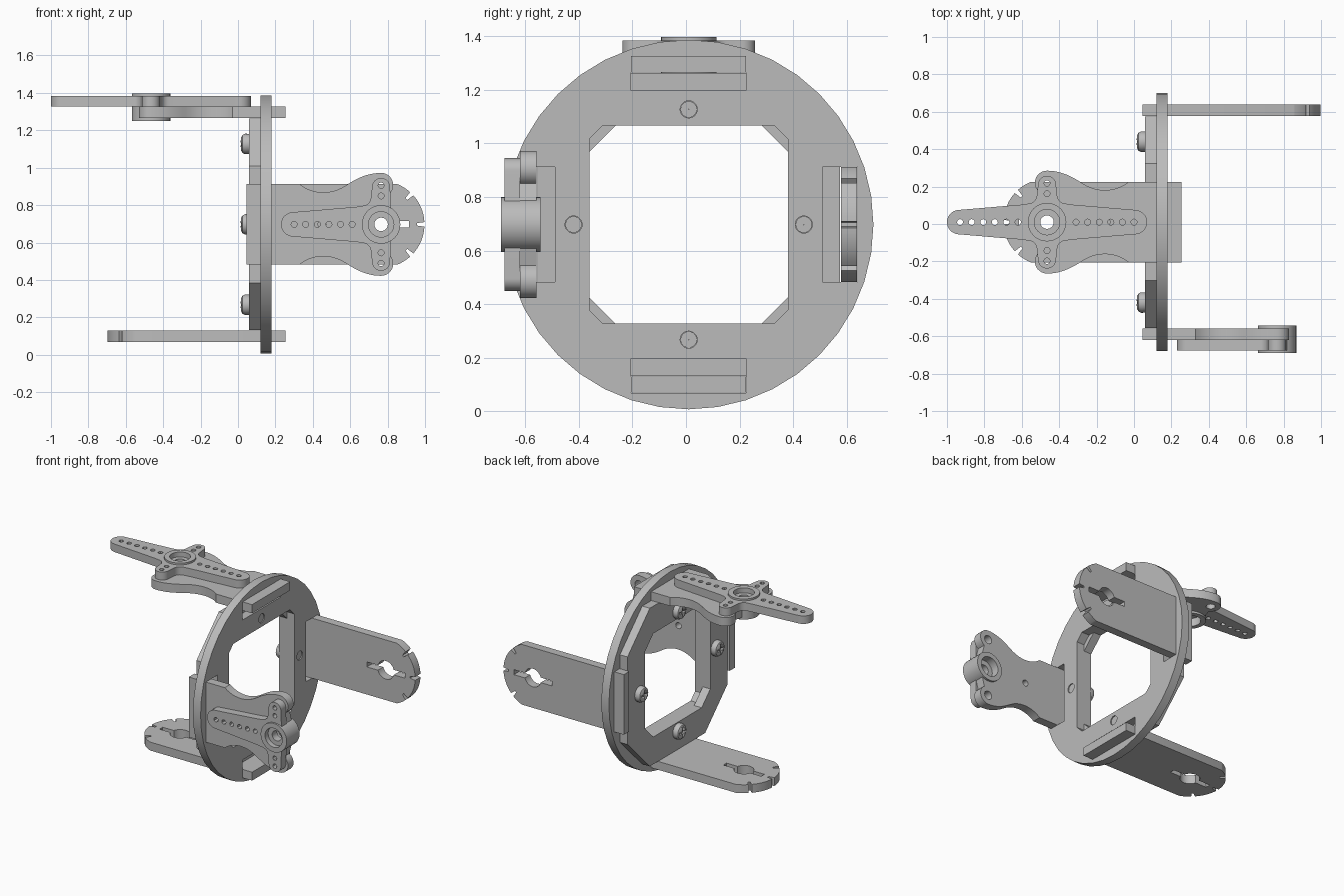
import bpy
import bmesh
from math import cos, sin, radians, asin, degrees
from mathutils import Matrix, Vector
from mathutils.geometry import interpolate_bezier

if "Cube" in bpy.data.objects:
    bpy.data.objects.remove(bpy.data.objects["Cube"])

GREY = (0.5, 0.5, 0.5, 1)
mat = bpy.data.materials.new("plain_grey")
mat.use_nodes = True
mat.diffuse_color = GREY
mat.node_tree.nodes["Principled BSDF"].inputs["Base Color"].default_value = GREY

X, Y, Z = Vector((1, 0, 0)), Vector((0, 1, 0)), Vector((0, 0, 1))
CENTRE = Vector((0.15, 0.01, 0.697))
HUB = 0.615          # hub distance from the ring along an arm
HALF = 0.215         # half width of an arm


def frame(u, w, origin=CENTRE):
    """Matrix whose local x is u and local z is w."""
    m = Matrix((u, w.cross(u), w)).transposed().to_4x4()
    m.translation = origin
    return m


def arc(cx, cy, r, a, b, n=12):
    angles = [radians(a + (b - a) * i / n) for i in range(n + 1)]
    return [(cx + r * cos(t), cy + r * sin(t)) for t in angles]


def circle(cx, cy, r, n=20):
    return arc(cx, cy, r, 0, 360, n)[:-1]


def box(x0, x1, y0, y1):
    return [(x0, y0), (x1, y0), (x1, y1), (x0, y1)]


def octagon(half, flat):
    q = [(half, -flat), (half, flat), (flat, half), (-flat, half)]
    return q + [(-x, -y) for x, y in q]


def flip_y(pts):
    return [(x, -y) for x, y in reversed(pts)]


def flip_x(pts):
    return [(-x, y) for x, y in reversed(pts)]


def finish(obj):
    bm = bmesh.new()
    bm.from_mesh(obj.data)
    bmesh.ops.remove_doubles(bm, verts=bm.verts, dist=0.0002)
    bmesh.ops.recalc_face_normals(bm, faces=bm.faces)
    bm.to_mesh(obj.data)
    bm.free()
    obj.data.materials.clear()
    obj.data.materials.append(mat)
    bpy.ops.object.select_all(action='DESELECT')
    obj.select_set(True)
    bpy.context.view_layer.objects.active = obj
    bpy.ops.object.shade_smooth_by_angle(angle=radians(30))
    return obj


def plate(name, loops, w0, w1, matrix):
    """Flat sheet: first loop is the outline, the others are holes."""
    curve = bpy.data.curves.new(name, 'CURVE')
    curve.dimensions, curve.fill_mode = '2D', 'BOTH'
    curve.extrude = (w1 - w0) / 2
    for pts in loops:
        spline = curve.splines.new('POLY')
        spline.points.add(len(pts) - 1)
        for p, (x, y) in zip(spline.points, pts):
            p.co = (x, y, 0, 1)
        spline.use_cyclic_u = True
    temp = bpy.data.objects.new(name + "_curve", curve)
    bpy.context.collection.objects.link(temp)
    bpy.context.view_layer.update()
    mesh = bpy.data.meshes.new_from_object(
        temp.evaluated_get(bpy.context.evaluated_depsgraph_get()))
    bpy.data.objects.remove(temp)
    obj = bpy.data.objects.new(name, mesh)
    bpy.context.collection.objects.link(obj)
    mesh.transform(matrix @ Matrix.Translation((0, 0, (w0 + w1) / 2)))
    return finish(obj)


def lathe(name, profile, matrix, n=32):
    """Closed (radius, height) profile turned about local z."""
    bm = bmesh.new()
    rings = [[bm.verts.new((x, y, h)) for x, y in circle(0, 0, r, n)] for r, h in profile]
    for a, b in zip(rings, rings[1:] + rings[:1]):
        for i in range(n):
            j = (i + 1) % n
            bm.faces.new((a[i], a[j], b[j], b[i]))
    mesh = bpy.data.meshes.new(name)
    bm.to_mesh(mesh)
    bm.free()
    mesh.transform(matrix)
    obj = bpy.data.objects.new(name, mesh)
    bpy.context.collection.objects.link(obj)
    return finish(obj)


# Ring disc and the eight-sided backing plate
face = frame(Y, X)
screw_holes = [circle(0.43 * a, 0.43 * b, 0.032) for a, b in ((1, 0), (0, 1), (-1, 0), (0, -1))]
slots = [box(0.5, 0.63, -HALF, HALF), box(-0.63, -0.5, -HALF, HALF),
         box(-HALF, HALF, 0.5, 0.63), box(-HALF, HALF, -0.63, -0.5)]
plate("ring_disc", [circle(0, 0, 0.69, 40), octagon(0.37, 0.32)] + slots + screw_holes,
      -0.03, 0.03, face)
plate("backing_plate", [octagon(0.565, 0.313), octagon(0.37, 0.273)] + screw_holes,
      -0.09, -0.03, face)

# Plain arms with notched round ends and keyholes
R = 0.232
end = []
stops = [-68, -45, 0, 45, 68]
for a, b in zip(stops, stops[1:]):
    end += arc(HUB, 0, R, a + 3 * (a > -68), b - 3 * (b < 68), 8)
    if b < 68:
        end += arc(HUB, 0, R - 0.04, b - 2, b + 2, 1)
plain_outline = [(-0.105, HALF), (-0.105, -HALF)] + end
k = degrees(asin(0.018 / 0.065))
keyhole = (arc(HUB, 0, 0.065, k, 180 - k) + [(HUB - 0.15, 0.018), (HUB - 0.15, -0.018)]
           + arc(HUB, 0, 0.065, 180 + k, 360 - k) + [(HUB + 0.15, -0.018), (HUB + 0.15, 0.018)])
for name, u, w in (("back_arm", X, Y), ("bottom_arm", -X, -Z)):
    plate(name, [plain_outline, keyhole], 0.568, 0.628, frame(u, w))


def bezier(*pts):
    return [(p.x, p.y) for p in interpolate_bezier(*[Vector(p + (0,)) for p in pts], 12)]


# Waisted arm outline, upper half from root to tip
upper = ([(-0.105, HALF)]
         + bezier((0.18, HALF), (0.24, 0.165), (0.34, 0.15), (0.43, 0.21))
         + bezier((0.43, 0.21), (0.48, 0.243), (0.54, 0.275), (HUB, 0.275))[1:]
         + arc(HUB, 0.21, 0.065, 90, -60)[1:]
         + arc(HUB, 0, 0.1, 60, 0, 6))
waisted = [upper + flip_y(upper)[1:], circle(HUB, 0, 0.09, 32), circle(0.3, 0, 0.022),
           circle(HUB, 0.208, 0.03), circle(HUB, -0.208, 0.03)]

# Servo horn quarters: long blade or bare hub, each ending in the cross blade
cross_tip = arc(0, 0.2, 0.048, 0, 90)
fillet = arc(0.1, 0.145, 0.046, 270, 180, 5)
long_quarter = arc(0.47, 0, 0.065, 0, 86) + [(0.13, 0.094)] + fillet + cross_tip
hub_quarter = arc(0, 0, 0.1, 0, 58) + cross_tip


def horn(name, two_sided, matrix):
    front = long_quarter if two_sided else hub_quarter
    top = front + flip_x(long_quarter)[1:]
    outline = top + flip_y(top)[1:-1]
    holes = [circle(0, s * d, 0.016, 12) for s in (-1, 1) for d in (0.152, 0.208)]
    for s in (-1, 1) if two_sided else (-1,):
        holes += [circle(s * (0.155 + 0.062 * i), 0, 0.016, 12) for i in range(6)]
    plate(name, [outline, circle(0, 0, 0.09, 32)] + holes, 0.63, 0.687, matrix)
    lathe(name + "_hub", [(0.103, 0.553), (0.103, 0.7), (0.068, 0.7), (0.068, 0.665),
                          (0.036, 0.665), (0.036, 0.61), (0.07, 0.61), (0.07, 0.553)], matrix)


for side, u, w, both in (("top", -X, Z, True), ("front", X, -Y, False)):
    m = frame(u, w)
    plate(side + "_arm", waisted, 0.568, 0.63, m)
    horn(side + "_horn", both, m @ Matrix.Translation((HUB, 0, 0)))

# Pan-head screws with cross recesses
q = [(0.034, -0.008), (0.034, 0.008), (0.008, 0.008), (0.008, 0.034), (-0.008, 0.034), (-0.008, 0.008)]
cross = q + [(-x, -y) for x, y in q]
for name, d in (("top", Z), ("bottom", -Z), ("front", -Y), ("back", Y)):
    m = frame(Y, -X, CENTRE + d * 0.43)
    lathe(name + "_screw_shank", [(0.001, 0.09), (0.031, 0.09), (0.031, -0.024), (0.001, -0.024)], m, 14)
    head = lathe(name + "_screw_head",
                 [(0.0, 0.09), (0.054, 0.09), (0.055, 0.112), (0.048, 0.126), (0.034, 0.134), (0.0, 0.137)], m, 24)
    cutter = plate("cross_cutter", [cross], 0.115, 0.15, m)
    mod = head.modifiers.new("cross_recess", 'BOOLEAN')
    mod.operation, mod.object, mod.solver = 'DIFFERENCE', cutter, 'EXACT'
    bpy.context.view_layer.objects.active = head
    bpy.ops.object.modifier_apply(modifier=mod.name)
    bpy.data.objects.remove(cutter)
